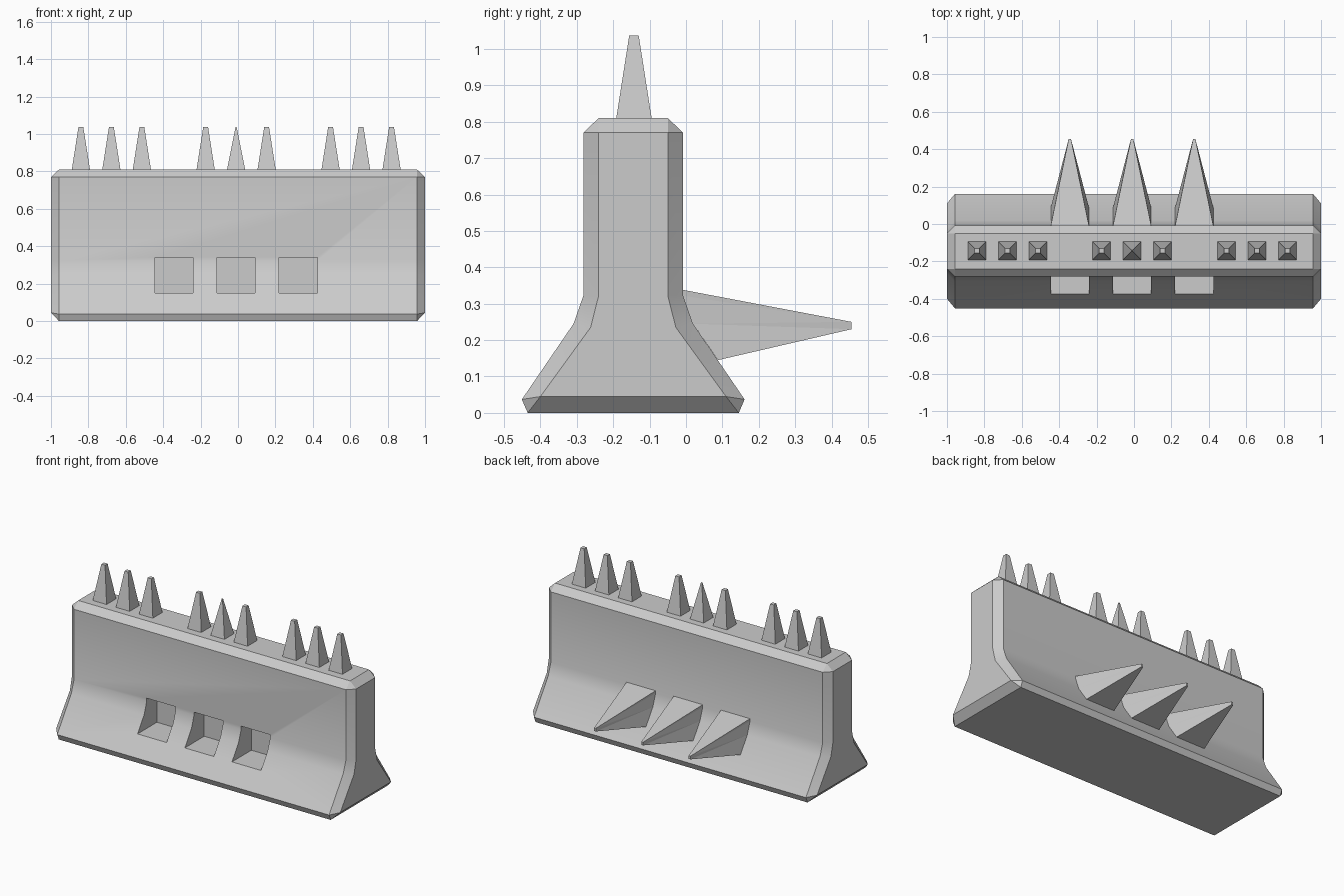
import bpy, bmesh, math

if "Cube" in bpy.data.objects:
    bpy.data.objects.remove(bpy.data.objects["Cube"])

CY = -0.145                      # centre line of the barrier
XS = (-0.343, -0.01, 0.322)      # group centres along the barrier


def finish(name, verts, faces):
    me = bpy.data.meshes.new(name)
    bm = bmesh.new()
    vs = [bm.verts.new(v) for v in verts]
    for f in faces:
        bm.faces.new([vs[i] for i in f])
    bmesh.ops.remove_doubles(bm, verts=bm.verts, dist=1e-5)
    bmesh.ops.dissolve_degenerate(bm, edges=bm.edges, dist=1e-5)
    bmesh.ops.recalc_face_normals(bm, faces=bm.faces)
    bm.to_mesh(me)
    bm.free()
    ob = bpy.data.objects.new(name, me)
    bpy.context.collection.objects.link(ob)
    return ob


def ring(x, half):
    pts = half + [(-y, z) for y, z in reversed(half)]
    return [(x, CY + y, z) for y, z in pts]


# barrier body: chamfered profile, drawn in at both ends
full = [(0.29, 0), (0.306, 0.037), (0.164, 0.245), (0.137, 0.322), (0.137, 0.77), (0.095, 0.81)]
cap = [(0.255, 0.045), (0.255, 0.045), (0.117, 0.235), (0.095, 0.322), (0.095, 0.77), (0.095, 0.77)]
verts = ring(-1, cap) + ring(-0.957, full) + ring(0.957, full) + ring(1, cap)
n = 2 * len(full)
faces = [(r * n + i, r * n + (i + 1) % n, (r + 1) * n + (i + 1) % n, (r + 1) * n + i)
         for r in range(3) for i in range(n)]
faces += [tuple(range(n)), tuple(range(3 * n, 4 * n))]
body = finish("barrier_body", verts, faces)

# square pockets in the front
for x in XS:
    bpy.ops.mesh.primitive_cube_add(size=1, location=(x, -0.38, 0.245))
    cutter = bpy.context.object
    cutter.name = "pocket_cutter"
    cutter.hide_render = True
    cutter.scale = (0.204, 0.40, 0.192)
    mod = body.modifiers.new("pocket", 'BOOLEAN')
    mod.operation = 'DIFFERENCE'
    mod.solver = 'EXACT'
    mod.object = cutter
    bpy.context.view_layer.objects.active = body
    bpy.ops.object.modifier_apply(modifier=mod.name)
    bpy.data.objects.remove(cutter)

bpy.ops.object.select_all(action='DESELECT')
body.select_set(True)
bpy.context.view_layer.objects.active = body
bpy.ops.object.shade_smooth_by_angle(angle=math.radians(30))

# long rear spikes, their bases following the wall
wall = [(-0.008, 0.338), (-0.008, 0.322), (0.019, 0.245), (0.088, 0.145)]
for x in XS:
    v = []
    for s in (-1, 1):
        v += [(x + s * 0.102, y, z) for y, z in wall]
        v += [(x + s * 0.006, 0.455, 0.25), (x + s * 0.006, 0.455, 0.23)]
    f = [(0, 6, 10, 4), (3, 5, 11, 9), (4, 10, 11, 5)]
    for o in (0, 6):
        f += [tuple(o + i for i in t) for t in ((0, 1, 4), (1, 2, 4), (2, 5, 4), (2, 3, 5))]
    finish("rear_spike", v, f)

# three groups of three spikes along the top
for g in (-0.677, -0.01, 0.658):
    for k in (-1, 0, 1):
        tip = 0.003 if (k == 0 and g == -0.01) else 0.013
        bpy.ops.mesh.primitive_cone_add(
            vertices=4, radius1=0.049 * math.sqrt(2), radius2=tip * math.sqrt(2), depth=0.23,
            location=(g + k * 0.163, -0.143, 0.922), rotation=(0, 0, math.pi / 4))
        bpy.context.object.name = "top_spike"
